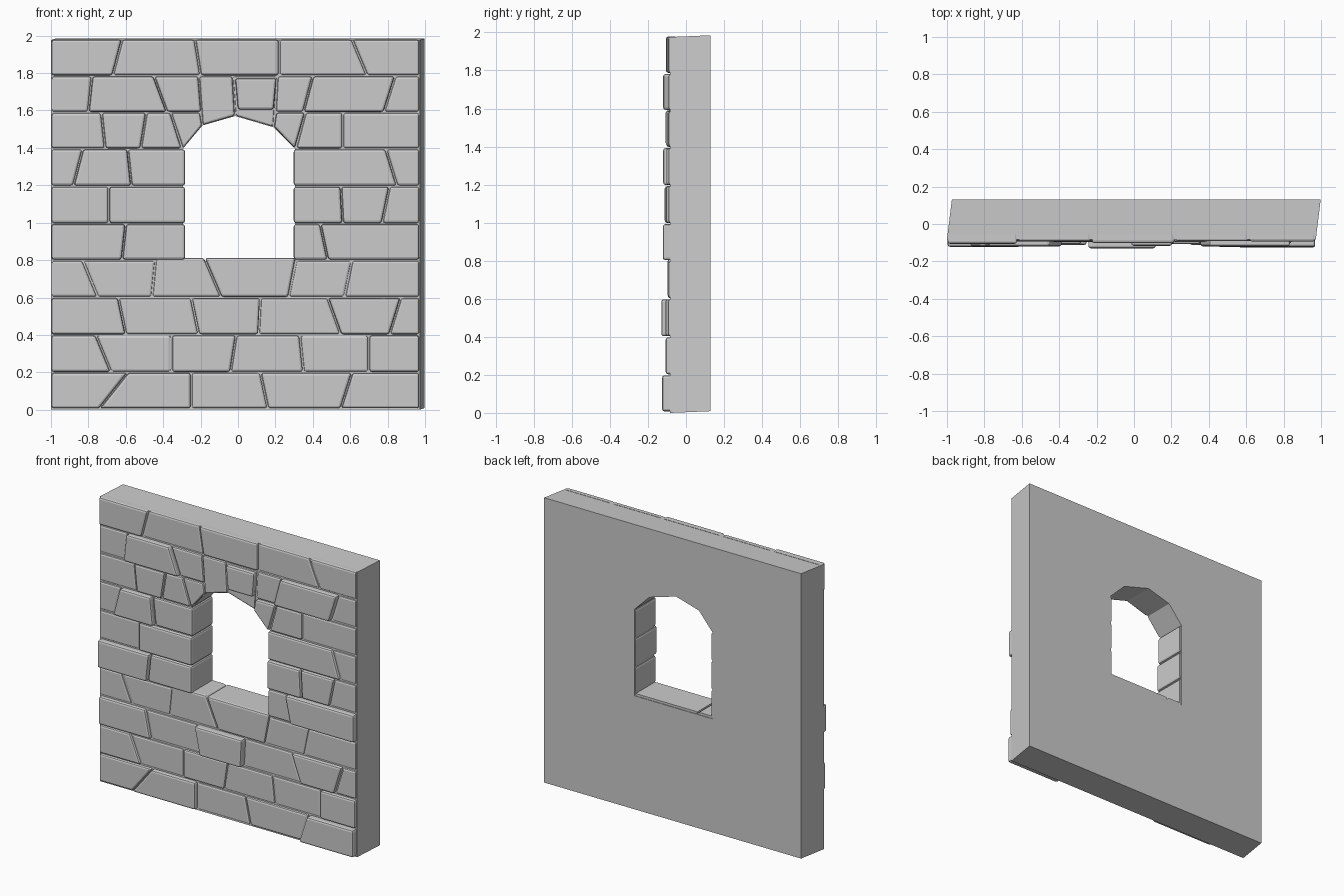
import bpy, bmesh

if "Cube" in bpy.data.objects:
    bpy.data.objects.remove(bpy.data.objects["Cube"])

BACK = 0.13
FACE = -0.083
Z = [0.005, 0.2, 0.4, 0.6, 0.8, 0.995, 1.195, 1.395, 1.59, 1.785, 1.982]
ARCH = [(0.305, 1.395), (0.19, 1.51), (-0.015, 1.57), (-0.19, 1.52), (-0.295, 1.395)]


def prism(name, pts, y_front, y_back, bevel=0.0, dx=0.0, dz=0.0):
    """Extrude an (x, z) outline along y, softening all but the back edges."""
    bm = bmesh.new()
    front = [bm.verts.new((x, y_front, z)) for x, z in pts]
    back = [bm.verts.new((x + dx, y_back, z + dz)) for x, z in pts]
    bm.faces.new(front)
    bm.faces.new(back[::-1])
    for i in range(len(pts)):
        j = (i + 1) % len(pts)
        bm.faces.new((front[i], back[i], back[j], front[j]))
    bmesh.ops.recalc_face_normals(bm, faces=bm.faces[:])
    if bevel:
        hidden = set(back)
        edges = [e for e in bm.edges if not all(v in hidden for v in e.verts)]
        bmesh.ops.bevel(bm, geom=edges, offset=bevel, segments=2, profile=0.5,
                        affect='EDGES', clamp_overlap=True)
    mesh = bpy.data.meshes.new(name)
    bm.to_mesh(mesh)
    bm.free()
    ob = bpy.data.objects.new(name, mesh)
    bpy.context.collection.objects.link(ob)
    return ob


def row(i, joints, depths, through=(), side="", lift=0.0):
    """One run of stones; joints are (x at bottom, x at top)."""
    g = 0.003
    z0, z1 = Z[i] + g, Z[i + 1] - g
    for k, d in enumerate(depths):
        (a0, a1), (b0, b1) = joints[k], joints[k + 1]
        deep = k in through
        top = z1 + (lift if deep else 0)
        pts = [(a0 + g, z0), (b0 - g, z0), (b1 - g, top), (a1 + g, top)]
        prism(f"stone_row{i + 1}{side}_{k + 1}", pts, -d,
              BACK - 0.004 if deep else -0.055, 0.013)


# Slightly skewed wall slab with an arched opening
wall = prism("wall_slab", [(-1, 0), (0.972, 0), (0.972, 1.976), (-1, 1.976)],
             FACE, BACK, dx=0.026, dz=0.009)
cutter = prism("opening_cutter", [(-0.295, 0.796), (0.305, 0.796)] + ARCH, -0.5, 0.5)
cutter.hide_render = True
mod = wall.modifiers.new("opening", 'BOOLEAN')
mod.operation = 'DIFFERENCE'
mod.solver = 'EXACT'
mod.object = cutter
bpy.context.view_layer.objects.active = wall
bpy.ops.object.modifier_apply(modifier=mod.name)
bpy.data.objects.remove(cutter)

L, R = (-1.0, -1.0), (0.972, 0.972)
JL, JR = (-0.28, -0.28), (0.295, 0.295)

# Full courses below the window
row(0, [L, (-.74, -.59), (-.25, -.25), (.16, .12), (.55, .61), R],
    [.10, .112, .092, .096, .126])
row(1, [L, (-.68, -.76), (-.355, -.355), (-.04, -.01), (.35, .33), (.70, .70), R],
    [.10, .092, .097, .094, .092, .107])
row(2, [L, (-.60, -.64), (-.21, -.25), (.11, .12), (.55, .48), (.81, .87), R],
    [.107, .093, .13, .092, .108, .095])
# Sill course, its two middle stones run through the wall
row(3, [L, (-.75, -.83), (-.46, -.44), (-.09, -.18), (.27, .31), (.57, .61), R],
    [.092, .09, .092, .096, .09, .093], through=(2, 3), lift=0.015)

# Courses beside the window, with jamb stones running through the wall
row(4, [L, (-.62, -.60), JL], [.122, .108], (1,), "_left")
row(4, [JR, (.48, .44), R], [.098, .122], (0,), "_right")
row(5, [L, (-.69, -.69), JL], [.094, .108], (1,), "_left")
row(5, [JR, (.56, .55), (.77, .81), R], [.112, .106, .093], (0,), "_right")
row(6, [L, (-.88, -.83), (-.57, -.59), JL], [.094, .12, .096], (2,), "_left")
row(6, [JR, (.85, .79), R], [.103, .093], (0,), "_right")
row(7, [L, (-.71, -.73), (-.52, -.49), (-.30, -.36)], [.094, .103, .096], (), "_left")
row(7, [(.31, .36), (.56, .56), R], [.098, .092], (), "_right")

# Arch stones
prism("arch_stone_left", [(-.293, 1.398), (-.193, 1.52), (-.205, 1.588), (-.357, 1.588)],
      -.096, -.055, .01)
prism("arch_stone_right", [(.193, 1.512), (.303, 1.398), (.357, 1.588), (.205, 1.588)],
      -.108, -.055, .013)
prism("arch_stone_top_left", [(-.188, 1.522), (-.018, 1.572), (-.03, 1.782), (-.207, 1.782)],
      -.097, -.055, .012)
prism("arch_stone_top_right", [(-.012, 1.572), (.188, 1.513), (.207, 1.782), (-.027, 1.782)],
      -.09, -.055, .01)
prism("raised_keystone", [(0, 1.605), (.19, 1.605), (.205, 1.772), (-.015, 1.772)],
      -.117, -.055, .013)

# Courses above the window
row(8, [L, (-.80, -.78), (-.38, -.45), (-.195, -.21)], [.093, .12, .096], (), "_left")
row(8, [(.20, .21), (.35, .40), (.78, .84), R], [.095, .12, .093], (), "_right")
row(9, [L, (-.67, -.62), (-.20, -.23), (.22, .22), (.69, .61), R],
    [.106, .093, .102, .092, .094])
